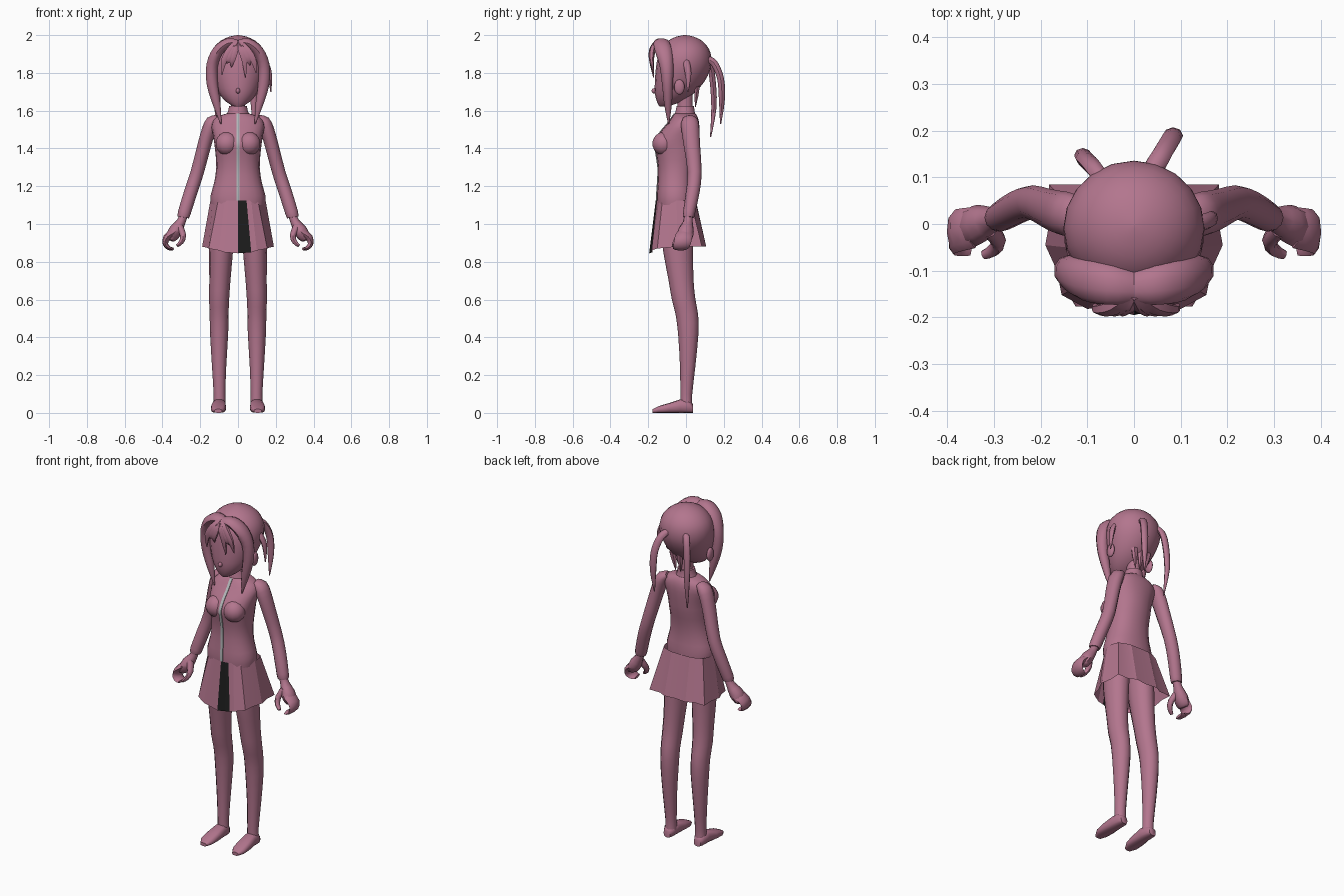
import bpy, bmesh, math
from mathutils import Vector


def material(name, rgb):
    m = bpy.data.materials.new(name)
    m.diffuse_color = (*rgb, 1)
    return m


MAUVE = material("mauve", (0.45, 0.18, 0.27))
DARK = material("near_black", (0.012, 0.012, 0.012))
GREY = material("zip_grey", (0.45, 0.47, 0.48))


def finish(name, bm, mats=(MAUVE,), angle=50):
    bmesh.ops.recalc_face_normals(bm, faces=bm.faces)
    me = bpy.data.meshes.new(name)
    bm.to_mesh(me)
    bm.free()
    ob = bpy.data.objects.new(name, me)
    bpy.context.collection.objects.link(ob)
    for m in mats:
        me.materials.append(m)
    if angle:
        bpy.ops.object.select_all(action='DESELECT')
        ob.select_set(True)
        bpy.context.view_layer.objects.active = ob
        bpy.ops.object.shade_smooth_by_angle(angle=math.radians(angle))
    return ob


def loft(name, rings, caps=True):
    bm = bmesh.new()
    vs = [[bm.verts.new(p) for p in r] for r in rings]
    n = len(vs[0])
    for a, b in zip(vs, vs[1:]):
        for i in range(n):
            j = (i + 1) % n
            bm.faces.new((a[i], a[j], b[j], b[i]))
    if caps:
        bm.faces.new(vs[0])
        bm.faces.new(vs[-1])
    return finish(name, bm)


def oval(c, u, v, n, p=2.0):
    """Superellipse ring around c with half axes u and v."""
    out = []
    for k in range(n):
        a = 2 * math.pi * k / n
        cs, sn = math.cos(a), math.sin(a)
        out.append(c + u * math.copysign(abs(cs) ** (2 / p), cs)
                   + v * math.copysign(abs(sn) ** (2 / p), sn))
    return out


def curve(keys, sub):
    """Catmull-Rom interpolation through tuples of numbers."""
    k = [keys[0]] + list(keys) + [keys[-1]]
    out = []
    for i in range(1, len(k) - 2):
        for s in range(sub):
            t = s / sub
            out.append(tuple(0.5 * (2 * b + (c - a) * t + (2 * a - 5 * b + 4 * c - d) * t * t
                                    + (3 * b - a - 3 * c + d) * t ** 3)
                             for a, b, c, d in zip(*k[i - 1:i + 3])))
    return out + [tuple(keys[-1])]


def stack(name, keys, n=16, sub=2, s=1, p=2.0):
    """Horizontal rings: (z, centre x, half width, front y, back y)."""
    rings = []
    for z, cx, rx, yf, yb in curve(keys, sub):
        rings.append(oval(Vector((s * cx, (yf + yb) / 2, z)), Vector((rx, 0, 0)),
                          Vector((0, (yb - yf) / 2, 0)), n, p))
    return loft(name, rings)


def tube(name, keys, n=8, sub=2, s=1, wide=(0, 1, 0)):
    """Tube along (x, y, z, radius along wide, radius across)."""
    pts = curve(keys, sub)
    pos = [Vector((s * q[0], q[1], q[2])) for q in pts]
    rings = []
    for i, q in enumerate(pts):
        t = (pos[min(i + 1, len(pos) - 1)] - pos[max(i - 1, 0)]).normalized()
        w = Vector(wide)
        u = (w - t * w.dot(t)).normalized()
        rings.append(oval(pos[i], u * q[3], t.cross(u) * q[4], n))
    return loft(name, rings)


def ball(name, c, r):
    bm = bmesh.new()
    bmesh.ops.create_uvsphere(bm, u_segments=14, v_segments=9, radius=1)
    for v in bm.verts:
        v.co = Vector([c[i] + v.co[i] * r[i] for i in range(3)])
    return finish(name, bm)


# head with skull, face and chin
stack("head", [(1.622, 0, .022, -.14, -.10), (1.645, 0, .06, -.153, -.03), (1.69, 0, .1, -.165, .04),
               (1.75, 0, .128, -.165, .095), (1.82, 0, .148, -.16, .13), (1.88, 0, .15, -.15, .135),
               (1.93, 0, .132, -.13, .12), (1.97, 0, .092, -.095, .085), (1.992, 0, .045, -.05, .04),
               (2.0, 0, .004, -.01, 0)], n=20)
ball("nose", (0, -.168, 1.705), (.012, .014, .014))
stack("neck", [(1.56, 0, .04, -.045, .04), (1.62, 0, .036, -.045, .035), (1.69, 0, .036, -.05, .035)], 12)
stack("collar", [(1.575, 0, .062, -.062, .052), (1.60, 0, .052, -.056, .046), (1.625, 0, .047, -.05, .044)], 14)

# torso
torso_keys = [(1.10, 0, .143, -.153, .045), (1.15, 0, .145, -.155, .045), (1.22, 0, .126, -.15, .04),
              (1.30, 0, .115, -.148, .045), (1.38, 0, .12, -.16, .06), (1.43, 0, .126, -.168, .066),
              (1.48, 0, .134, -.142, .07), (1.53, 0, .14, -.1, .07), (1.565, 0, .115, -.075, .062),
              (1.585, 0, .06, -.06, .05)]
stack("torso", torso_keys, n=20, p=2.25)

# zip strip following the torso front
bm = bmesh.new()
rows = [[bm.verts.new((x, q[3] - d, q[0])) for x, d in ((-.008, -.004), (-.008, .004), (.008, .004), (.008, -.004))]
        for q in curve(torso_keys, 2)]
for a, b in zip(rows, rows[1:]):
    for i in range(3):
        bm.faces.new((a[i], a[i + 1], b[i + 1], b[i]))
finish("zip", bm, (GREY,))

# pleated skirt: (top x, top y, bottom x, bottom y, bottom z), front to back on one side
half = [(0, -.16, 0, -.195, .845), (.045, -.155, .07, -.178, .85), (.07, -.142, .1, -.182, .86),
        (.105, -.125, .155, -.152, .87), (.135, -.085, .165, -.1, .875), (.146, -.05, .19, -.045, .88),
        (.145, -.01, .178, .02, .88), (.13, .025, .182, .085, .88), (.09, .043, .11, .085, .88),
        (.06, .05, .07, .107, .88), (0, .052, 0, .1, .88)]
outline = half + [(-a, b, -c, d, e) for a, b, c, d, e in half[-2:0:-1]]
bm = bmesh.new()
top = [bm.verts.new((q[0], q[1], 1.125)) for q in outline]
low = [bm.verts.new(q[2:]) for q in outline]
for i in range(len(outline)):
    j = (i + 1) % len(outline)
    f = bm.faces.new((top[i], low[i], low[j], top[j]))
    f.material_index = 1 if i == 0 else 0
finish("skirt", bm, (MAUVE, DARK), 15)

for s, side in ((1, "left"), (-1, "right")):
    ball(side + "_bust", (s * .058, -.118, 1.425), (.062, .06, .062))
    ball(side + "_ear", (s * .135, -.035, 1.725), (.014, .028, .04))
    # leg and foot
    stack(side + "_leg", [(1.06, .075, .06, -.13, .03), (.95, .086, .066, -.13, .038), (.85, .09, .063, -.12, .037),
                          (.7, .096, .056, -.092, .04), (.6, .1, .053, -.075, .05), (.52, .1, .05, -.055, .064),
                          (.42, .1, .048, -.042, .066), (.25, .1, .038, -.032, .05), (.1, .098, .031, -.03, .033),
                          (.04, .098, .033, -.03, .034)], n=12, s=s)
    foot = []
    for y, cx, rx, h in ((.037, .1, .022, .045), (.015, .1, .034, .065), (-.03, .1, .036, .072),
                         (-.09, .103, .041, .052), (-.145, .105, .038, .036), (-.177, .105, .02, .02)):
        foot.append(oval(Vector((s * cx, y, h / 2)), Vector((rx, 0, 0)), Vector((0, 0, h / 2)), 12, 2.8))
    loft(side + "_foot", foot)
    # sleeve, palm, curled fingers and thumb
    tube(side + "_arm", [(.105, .015, 1.56, .03, .018), (.135, .02, 1.54, .046, .036), (.157, .024, 1.49, .047, .037),
                         (.18, .032, 1.41, .043, .036), (.217, .046, 1.27, .037, .035), (.25, .036, 1.17, .036, .035),
                         (.284, .016, 1.06, .032, .034), (.29, .013, 1.035, .028, .03)], n=12, s=s)
    tube(side + "_palm", [(.286, .014, 1.05, .022, .022), (.302, .01, 1.01, .026, .024), (.33, .0, .965, .042, .036),
                          (.352, -.008, .93, .042, .03), (.36, -.01, .915, .03, .02)], s=s)
    tube(side + "_fingers", [(.345, -.008, .95, .044, .024), (.378, -.014, .925, .046, .02),
                             (.384, -.022, .893, .044, .014), (.366, -.03, .872, .04, .011),
                             (.345, -.034, .868, .034, .008)], s=s)
    tube(side + "_thumb", [(.31, -.01, .985, .022, .02), (.29, -.035, .94, .018, .016),
                           (.3, -.055, .905, .015, .013), (.322, -.066, .885, .01, .008)], s=s)
    # swept fringe running into a long lock beside the face
    tube(side + "_front_lock", [(.0, -.135, 1.955, .034, .02), (.05, -.13, 1.958, .043, .026),
                                (.105, -.118, 1.918, .046, .03), (.137, -.103, 1.84, .037, .032),
                                (.136, -.098, 1.74, .029, .031), (.112, -.095, 1.63, .02, .021),
                                (.09, -.092, 1.53, .003, .003)], n=10, sub=3, s=s)

# forehead strands
for i, (x, z) in enumerate(((-.085, 1.79), (-.035, 1.83), (-.06, 1.85), (.04, 1.775), (.065, 1.84), (.095, 1.8))):
    tube("forehead_strand_%d" % (i + 1), [(x * .1, -.148, 1.96, .02, .015), (x * .45, -.176, 1.925, .018, .022),
                                          (x * .85, -.183, 1.87, .013, .018), (x, -.172, z, .002, .002)],
         n=6, sub=3)

# loose locks behind and beside the head
tube("back_lock_left", [(.04, .115, 1.87, .022, .02), (.06, .15, 1.85, .022, .019), (.08, .183, 1.77, .022, .018),
                        (.084, .19, 1.66, .019, .016), (.08, .183, 1.53, .003, .003)], sub=3, wide=(1, 0, 0))
tube("back_lock_right", [(-.07, .1, 1.88, .018, .016), (-.09, .125, 1.85, .02, .016), (-.105, .14, 1.77, .02, .016),
                         (-.11, .148, 1.62, .016, .014), (-.1, .13, 1.46, .003, .003)], sub=3, wide=(1, 0, 0))
tube("side_lock", [(.13, .0, 1.87, .018, .014), (.153, .005, 1.84, .018, .014), (.168, .012, 1.79, .016, .012),
                   (.174, .01, 1.7, .003, .003)], sub=3)
# short strands at the nape
for x in (-.04, .0, .04):
    tube("nape_strand", [(x * 1.2, .06, 1.73, .02, .015), (x, .055, 1.68, .016, .012), (x * .8, .05, 1.62, .002, .002)],
         n=6, wide=(1, 0, 0))
